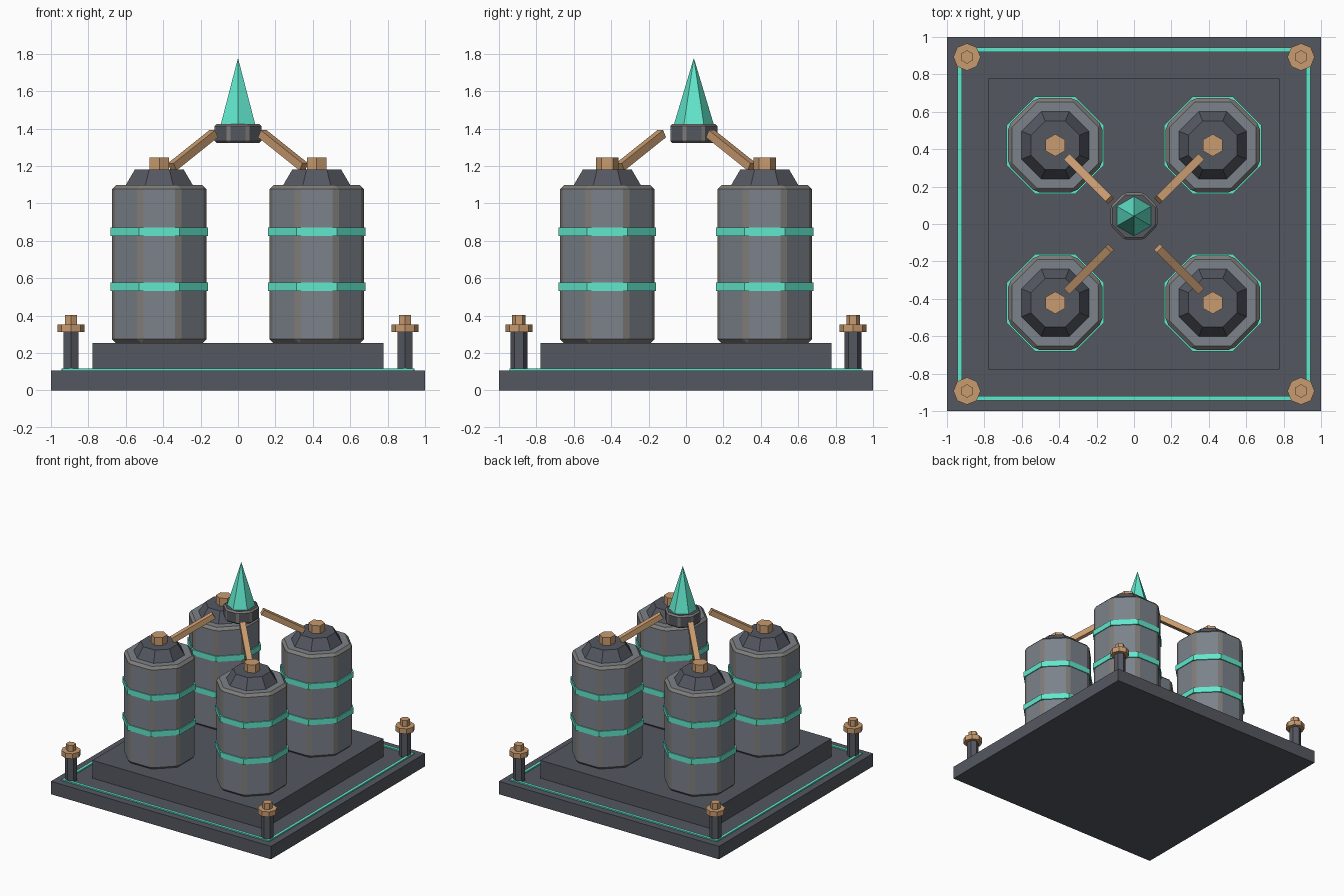
import bpy, math
from mathutils import Vector

if "Cube" in bpy.data.objects:
    bpy.data.objects.remove(bpy.data.objects["Cube"])


def mat(name, rgb):
    m = bpy.data.materials.new(name)
    m.diffuse_color = (*rgb, 1)
    m.use_nodes = True
    m.node_tree.nodes["Principled BSDF"].inputs["Base Color"].default_value = m.diffuse_color
    return m


DARK = mat("dark_metal", (0.09, 0.097, 0.12))
STEEL = mat("steel", (0.20, 0.225, 0.26))
WORN = mat("worn_edge", (0.21, 0.20, 0.185))
TEAL = mat("teal_glow", (0.12, 0.80, 0.60))
BRONZE = mat("bronze", (0.58, 0.33, 0.16))


def finish(name, m):
    o = bpy.context.object
    o.name = name
    o.data.materials.append(m)
    return o


def box(name, x, y, z0, z1, sx, sy, m):
    bpy.ops.mesh.primitive_cube_add(size=1, location=(x, y, (z0 + z1) / 2))
    bpy.context.object.scale = (sx, sy, z1 - z0)
    return finish(name, m)


def prism(name, x, y, z0, z1, r0, r1, sides, m, flat=False):
    bpy.ops.mesh.primitive_cone_add(
        vertices=sides, radius1=r0, radius2=r1, depth=z1 - z0,
        location=(x, y, (z0 + z1) / 2),
        rotation=(0, 0, math.pi / sides if flat else 0))
    return finish(name, m)


def bevel(o, width):
    o.data.materials.append(WORN)
    b = o.modifiers.new("edge_chamfer", 'BEVEL')
    b.width = width
    b.segments = 1
    b.material = 1


# Stepped base
box("base_slab", 0, 0, 0, 0.106, 2, 2, DARK)
box("plinth", 0, 0, 0.106, 0.253, 1.556, 1.556, DARK)

# Glowing border strips
for s, side in ((-1, "a"), (1, "b")):
    box("trim_x_" + side, 0, s * 0.931, 0.10, 0.116, 1.884, 0.024, TEAL)
    box("trim_y_" + side, s * 0.931, 0, 0.10, 0.116, 0.024, 1.838, TEAL)

for sx in (-1, 1):
    for sy in (-1, 1):
        x, y = sx * 0.421, sy * 0.421
        # Tank with bands, cap and nut
        tank = prism("tank", x, y, 0.253, 1.097, 0.273, 0.273, 8, STEEL, True)
        bevel(tank, 0.021)
        for z in (0.53, 0.825):
            prism("tank_band", x, y, z, z + 0.046, 0.281, 0.281, 8, TEAL, True)
        prism("tank_cap", x, y, 1.09, 1.181, 0.199, 0.141, 8, DARK, True)
        prism("tank_nut", x, y, 1.18, 1.246, 0.06, 0.06, 6, BRONZE)

        # Corner post
        px, py = sx * 0.893, sy * 0.893
        prism("post", px, py, 0.105, 0.312, 0.046, 0.046, 6, DARK)
        prism("post_collar", px, py, 0.311, 0.353, 0.073, 0.073, 8, BRONZE)
        prism("post_tip", px, py, 0.352, 0.404, 0.036, 0.036, 6, BRONZE)

        # Sloping arm from tank to hub
        a = Vector((sx * 0.352, sy * 0.352, 1.195))
        b = Vector((sx * 0.13, sy * 0.13, 1.372))
        bpy.ops.mesh.primitive_cube_add(size=1, location=(a + b) / 2)
        arm = finish("arm", BRONZE)
        arm.rotation_euler = (b - a).to_track_quat('X', 'Z').to_euler()
        arm.scale = ((b - a).length, 0.044, 0.044)

# Central hub and crystal spike
bevel(prism("hub", 0, 0.042, 1.322, 1.425, 0.136, 0.136, 8, DARK, True), 0.012)
prism("spike", 0, 0.042, 1.42, 1.777, 0.107, 0, 6, TEAL)
